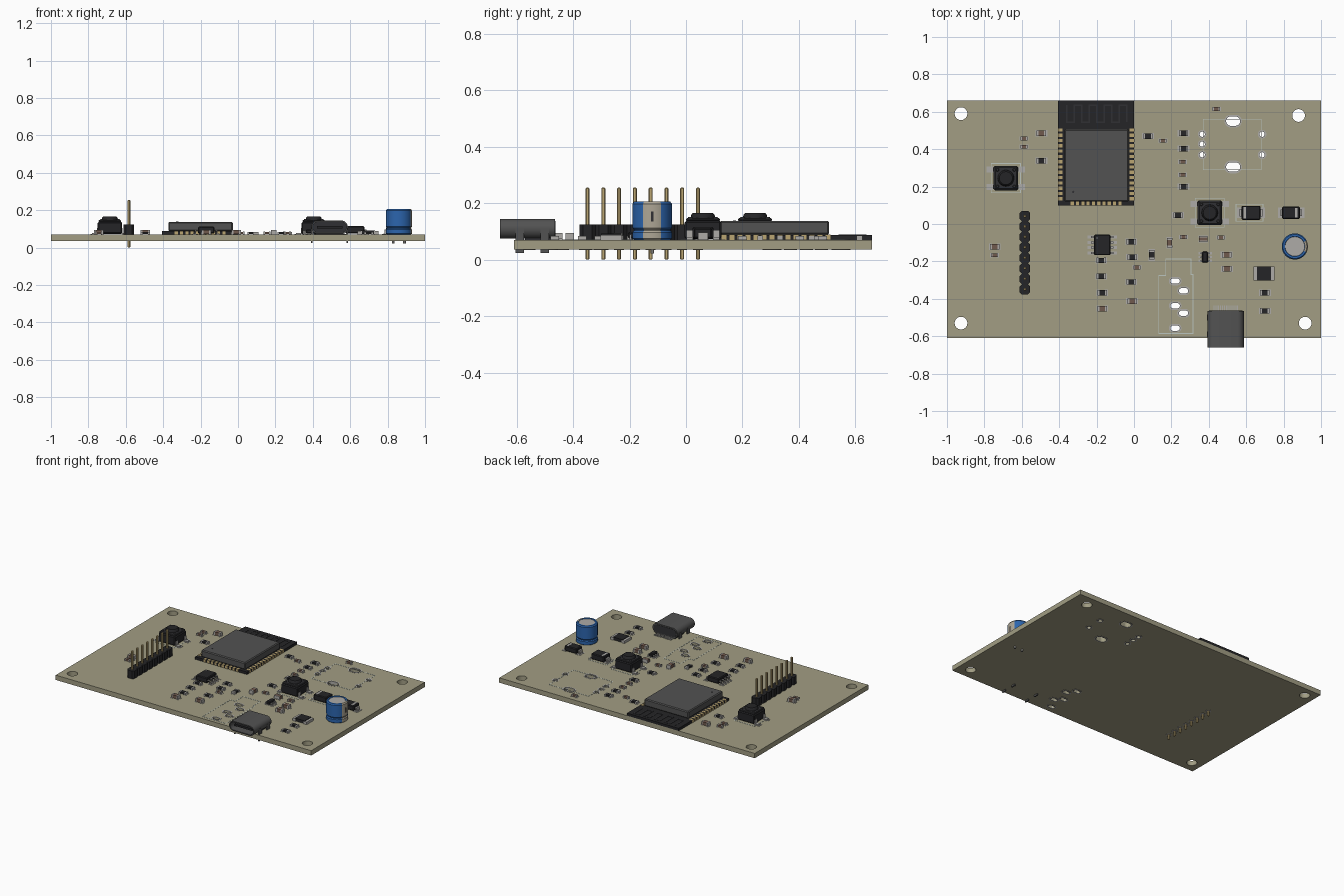
import bpy, bmesh, math
from mathutils import Vector

if "Cube" in bpy.data.objects:
    bpy.data.objects.remove(bpy.data.objects["Cube"])

T = 0.07  # board top height
mats = {}
COL = dict(green=(.075, .18, .12), khaki=(.36, .34, .23), black=(.018, .018, .02), dark=(.03, .03, .033),
           grey=(.085, .085, .085), silver=(.42, .41, .39), gold=(.5, .38, .17), brown=(.16, .10, .075),
           blue=(.025, .13, .42), cream=(.42, .38, .3), silk=(.5, .56, .52))
for n, c in COL.items():
    mats[n] = bpy.data.materials.new(n)
    mats[n].diffuse_color = (*c, 1)


def finish(name, me, *cols, smooth=False):
    for c in cols:
        me.materials.append(mats[c])
    if smooth:
        me.shade_smooth()
        me.set_sharp_from_angle(angle=math.radians(35))
    ob = bpy.data.objects.new(name, me)
    bpy.context.collection.objects.link(ob)
    return ob


def box(name, x, y, z0, sx, sy, sz, col, bevel=0):
    bm = bmesh.new()
    bmesh.ops.create_cube(bm, size=1)
    for v in bm.verts:
        v.co = Vector((x + v.co.x * sx, y + v.co.y * sy, z0 + (v.co.z + .5) * sz))
    if bevel:
        bmesh.ops.bevel(bm, geom=bm.edges[:], offset=bevel, segments=1, affect='EDGES')
    me = bpy.data.meshes.new(name)
    bm.to_mesh(me)
    bm.free()
    return finish(name, me, col)


def stadium(x, y, w, h, n=8):
    """Rounded slot outline; a circle when w == h."""
    r = min(w, h) / 2
    pts = []
    for i in range(4 * n):
        a = math.tau * (i + .5) / (4 * n)
        c, s = math.cos(a), math.sin(a)
        pts.append((x + math.copysign(w / 2 - r, c) + r * c, y + math.copysign(h / 2 - r, s) + r * s))
    return pts


def rect(x0, y0, x1, y1):
    return [(x0, y0), (x1, y0), (x1, y1), (x0, y1)]


def plate(name, outlines, a, b, *cols, along_y=False, smooth=False):
    """Extrude outlines (inner ones become holes) from a to b along z, or along y."""
    cu = bpy.data.curves.new(name, 'CURVE')
    cu.dimensions, cu.fill_mode, cu.extrude = '2D', 'BOTH', (b - a) / 2
    for o in outlines:
        sp = cu.splines.new('POLY')
        sp.points.add(len(o) - 1)
        for p, (x, y) in zip(sp.points, o):
            p.co = (x, y, 0, 1)
        sp.use_cyclic_u = True
    tmp = bpy.data.objects.new(name, cu)
    me = bpy.data.meshes.new_from_object(tmp)
    bpy.data.objects.remove(tmp)
    bm = bmesh.new()
    bm.from_mesh(me)
    bmesh.ops.remove_doubles(bm, verts=bm.verts, dist=1e-5)
    m = (a + b) / 2
    for v in bm.verts:
        x, y, z = v.co
        v.co = (x, z + m, y) if along_y else (x, y, z + m)
    bmesh.ops.recalc_face_normals(bm, faces=bm.faces)
    bm.normal_update()
    for f in bm.faces:
        f.smooth = False
        f.material_index = 1 if len(cols) > 1 and abs(f.normal.z) > .5 else 0
    bm.to_mesh(me)
    bm.free()
    me.materials.clear()
    return finish(name, me, *cols, smooth=smooth)


def lathe(name, x, y, prof, cols, n=32, pick=None):
    bm = bmesh.new()
    rings = [[bm.verts.new((x + r * math.cos(math.tau * i / n), y + r * math.sin(math.tau * i / n), z))
              for i in range(n)] for r, z in prof]
    for k in range(len(rings) - 1):
        for i in range(n):
            j = (i + 1) % n
            f = bm.faces.new((rings[k][i], rings[k][j], rings[k + 1][j], rings[k + 1][i]))
            f.material_index = pick(k, i) if pick else 0
    bm.faces.new(rings[0][::-1])
    bm.faces.new(rings[-1]).material_index = len(cols) - 1
    me = bpy.data.meshes.new(name)
    bm.to_mesh(me)
    bm.free()
    return finish(name, me, *cols, smooth=True)


# Circuit board with mounting holes, encoder holes and jack slots
mounts = [(-.925, .59), (.88, .58), (-.925, -.53), (.915, -.53)]
slots = [(.53, .55, .075, .05), (.53, .305, .075, .05)]
slots += [(x, y, .05, .028) for x, y in ((.22, -.305), (.265, -.357), (.22, -.437), (.265, -.477), (.22, -.557))]
slots += [(x, y, .028, .028) for x, y in ((.365, .48), (.365, .427), (.365, .37), (.685, .48), (.685, .37))]
holes = [stadium(x, y, .068, .068) for x, y in mounts] + [stadium(*s) for s in slots]
plate("circuit_board", [rect(-1, -.61, 1, .66)] + holes, .036, T, 'khaki', 'green')
for i, (x, y, w, h) in enumerate(slots):
    plate(f"plated_hole_{i}", [stadium(x, y, w + .018, h + .018), stadium(x, y, w, h)], .0345, T + .0015, 'silver')


# Printed outlines
def outline(name, pts, w=.004):
    for i, (p, q) in enumerate(zip(pts, pts[1:] + pts[:1])):
        box(f"{name}_{i}", (p[0] + q[0]) / 2, (p[1] + q[1]) / 2, T,
            abs(p[0] - q[0]) + w, abs(p[1] - q[1]) + w, .001, 'silk')


outline("encoder_outline", rect(.37, .29, .68, .56))
outline("jack_outline", [(.132, -.585), (.315, -.585), (.315, -.27), (.305, -.27), (.305, -.187),
                         (.17, -.187), (.17, -.275), (.132, -.275)])
for k, (x, y) in enumerate(((-.685, .245), (.405, .06))):
    outline(f"button_outline_{k}", rect(x - .078, y - .078, x + .078, y + .078))
outline("diode_outline", rect(.545, .015, .69, .105))

# Wireless module: carrier, shield can, edge contacts, antenna trace
box("module_carrier", -.2025, .38, T, .405, .56, .018, 'black')
box("module_shield", -.2, .313, T + .018, .345, .388, .05, 'grey', .006)
lathe("module_dot", -.325, .172, [(.006, .137), (.006, .1395)], ['dark'], 12)
for i in range(14):
    for x in (-.394, -.011):
        box("module_contact", x, .135 + i * .0283, T, .026, .017, .0195, 'gold')
for i in range(10):
    box("module_contact", -.33 + i * .0283, .109, T, .017, .022, .0195, 'gold')
for i in range(9):
    box("antenna_trace", -.36 + i * .04, .59, T + .018, .008, .09, .002, 'dark')
    if i < 8:
        box("antenna_link", -.34 + i * .04, .545 + .09 * (i % 2), T + .018, .048, .008, .002, 'dark')

# Pin header
for i in range(8):
    y = -.349 + i * .0559
    c, h = .012, .028
    plate(f"header_block_{i}", [[(-.583 + a, y + b) for a, b in (
        (-h, -h + c), (-h + c, -h), (h - c, -h), (h, -h + c), (h, h - c), (h - c, h), (-h + c, h), (-h, h - c))]],
        T, .125, 'black')
    box(f"header_pin_{i}", -.583, y, 0, .014, .014, .255, 'gold', .003)
    plate(f"header_pad_{i}", [stadium(-.583, y, .036, .036, 4)], .0345, .036, 'silver')

# Electrolytic capacitor with polarity stripe
prof = [(.064, .07), (.07, .075), (.07, .097), (.065, .103), (.065, .107), (.07, .113),
        (.07, .198), (.064, .206), (.054, .206), (.052, .203)]
lathe("capacitor_can", .86, -.12, prof, ['blue', 'cream', 'silver'], 40,
      lambda k, i: 1 if k < 8 and (i < 3 or i >= 37) else 0)
box("capacitor_minus_mark", .9295, -.12, .135, .003, .008, .035, 'dark')
for x in (.83, .89):
    lathe("capacitor_lead", x, -.12, [(.007, .022), (.007, T)], ['silver'], 10)

# USB socket: hollow shell, back wall, tongue, mounting lugs
plate("usb_shell", [stadium(.49, .11, .195, .07), stadium(.49, .11, .18, .055)], -.66, -.465, 'grey',
      along_y=True, smooth=True)
plate("usb_back", [stadium(.49, .11, .18, .055)], -.5, -.463, 'dark', along_y=True)
box("usb_tongue", .49, -.57, .103, .135, .14, .014, 'black')
box("usb_base", .49, -.52, T, .15, .1, .012, 'dark')
for s in (-1, 1):
    for y in (-.5, -.59):
        box("usb_lug", .49 + s * .095, y, .024, .008, .03, .086, 'grey')
for i in range(12):
    box("usb_contact", .428 + i * .0113, -.452, T, .006, .03, .006, 'silver')

# Push buttons
for k, (x, y) in enumerate(((-.685, .245), (.405, .06))):
    box(f"button_body_{k}", x, y, T + .004, .13, .13, .064, 'black', .006)
    box(f"button_cover_{k}", x, y, .136, .12, .12, .012, 'dark', .004)
    lathe(f"button_cap_{k}", x, y, [(.044, .146), (.041, .16), (.035, .166)], ['black'], 28)
    for sx in (-1, 1):
        for sy in (-1, 1):
            lathe("button_rivet", x + sx * .045, y + sy * .045, [(.009, .148), (.006, .152)], ['dark'], 12)
            box("button_leg", x + sx * .078, y + sy * .047, T + .002, .034, .022, .006, 'silver')
            box("button_riser", x + sx * .066, y + sy * .047, T + .004, .005, .022, .03, 'silver')
            box("button_pad", x + sx * .085, y + sy * .047, T, .036, .032, .002, 'silver')


# Bent leads on both sides of a chip body
def chip(name, x, y, w, d, top, span, leads, lw):
    box(name + "_body", x, y, T + .005, w, d, top - T - .005, 'black', .005)
    zm = (T + top) / 2
    for s in (-1, 1):
        x0, x1, x2 = (x + s * v for v in (w / 2 - .004, (w / 2 + span) / 2, span))
        t = s * .003
        for ly in leads:
            prof = [(x0, zm), (x1 - t, zm), (x1 - t, T + .002), (x2, T + .002), (x2, T + .007),
                    (x1 + t, T + .007), (x1 + t, zm + .005), (x0, zm + .005)]
            plate(name + "_lead", [prof], y + ly - lw / 2, y + ly + lw / 2, 'silver', along_y=True)
            box(name + "_pad", x + s * (span - .008), y + ly, T, .034, lw * 1.5, .002, 'silver')


chip("amplifier_chip", -.17, -.112, .088, .11, .112, .07, [-.042, -.014, .014, .042], .011)
lathe("amplifier_dot", -.197, -.075, [(.006, .111), (.006, .113)], ['grey'], 12)
chip("regulator_chip", .38, -.177, .032, .058, .098, .027, [-.02, 0, .02], .008)
chip("diode_1", .625, .06, .1, .075, .116, .066, [0], .038)
chip("diode_2", .84, .06, .095, .065, .112, .062, [0], .036)
box("diode_1_band", .593, .06, .1155, .014, .062, .001, 'silver')
box("diode_2_band", .868, .06, .1115, .014, .052, .001, 'silver')

# Fuse
box("fuse_body", .695, -.265, T + .002, .076, .074, .02, 'black')
for s in (-1, 1):
    box("fuse_terminal", .695 + s * .043, -.265, T, .024, .076, .018, 'silver')


# Resistors and small capacitors: body, two terminals, two pads
def passive(name, x, y, L, W, H, col, vert=False):
    def part(n, off, z, l, w, h, c):
        px, py, sx, sy = (x, y + off, w, l) if vert else (x + off, y, l, w)
        box(f"{name}_{n}", px, py, z, sx, sy, h, c)
    part("body", 0, T + .002, L * .66, W, H, col)
    for s in (-1, 1):
        part("terminal", s * L * .4, T + .0015, L * .2, W * 1.02, H + .001, 'silver')
        part("pad", s * L * .45, T, L * .36, W * 1.15, .0015, 'silver')


for i, (x, y) in enumerate(((.075, .47), (.265, .485), (.265, .403), (.265, .2), (.235, .047), (-.495, .338),
                            (-.015, -.095), (-.01, -.177), (-.175, -.195), (-.175, -.28), (-.17, -.368),
                            (-.015, -.31), (.7, -.368), (.7, -.465))):
    passive(f"resistor_{i}", x, y, .05, .029, .011, 'black')
passive("resistor_upright", .095, -.165, .05, .029, .011, 'black', True)
for i, (x, y) in enumerate(((-.495, .485), (-.745, -.122), (.495, -.165), (.497, -.24), (-.17, -.452), (-.01, -.412))):
    passive(f"capacitor_{i}", x, y, .05, .029, .022, 'brown')
passive("capacitor_upright_0", .19, -.1, .05, .029, .022, 'brown', True)
passive("capacitor_upright_1", .37, -.08, .03, .045, .02, 'brown', True)
for i, (x, y) in enumerate(((.155, .445), (.26, .333), (.26, .263), (.44, .615), (-.588, .457), (-.588, .413),
                            (-.745, -.167), (.265, -.07), (.465, -.072), (.015, -.232))):
    passive(f"small_capacitor_{i}", x, y, .038, .02, .013, 'brown')

for m in bpy.data.materials:
    if m.users and not m.is_grease_pencil:
        m.use_nodes = True
        m.node_tree.nodes["Principled BSDF"].inputs["Base Color"].default_value = m.diffuse_color
